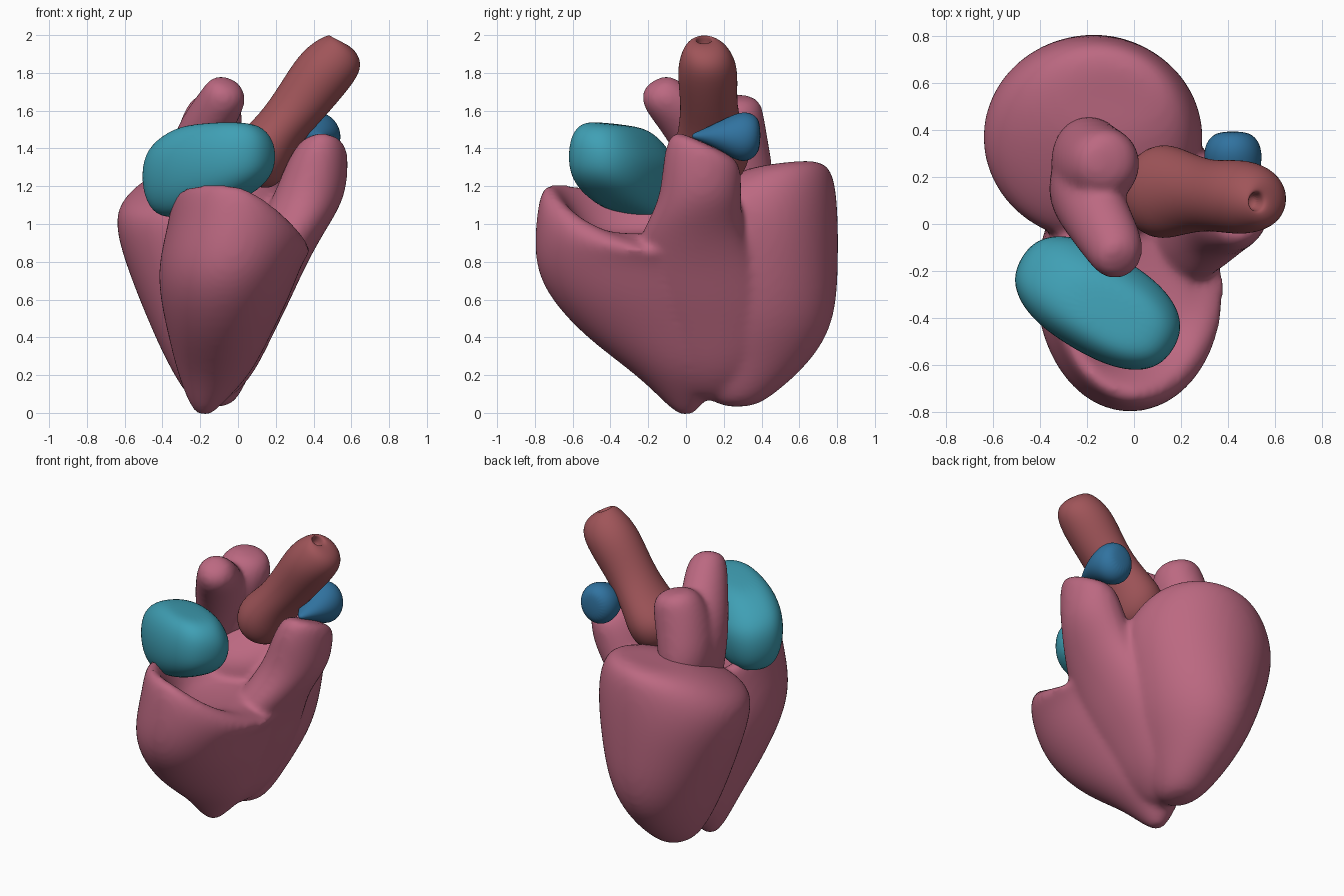
import bpy, bmesh, math
from mathutils import Vector

SEG = 24


def loft(bm, rings, axis=(0, 0, 1), power=2.0, spin=0.0):
    """Skin ellipses (x, y, z, rx, ry, tilt_x, tilt_y, right_dip) that lie across one axis."""
    axis = Vector(axis).normalized()
    ref = Vector((0, 0, 1)) if abs(axis.y) > 0.9 else Vector((0, 1, 0))
    ey = (ref - axis * ref.dot(axis)).normalized()
    ex = ey.cross(axis)
    ca, sa = math.cos(spin), math.sin(spin)
    loops = []
    for r in rings:
        x, y, z, rx, ry, tx, ty, dip = (tuple(r) + (0, 0, 0))[:8]
        loop = []
        for i in range(SEG):
            a = 2 * math.pi * i / SEG
            c, s = math.cos(a), math.sin(a)
            u = math.copysign(abs(c) ** (2 / power), c) * rx
            v = math.copysign(abs(s) ** (2 / power), s) * ry
            h = tx * u + ty * v - dip * max(0, c) ** 1.3
            u, v = u * ca - v * sa, u * sa + v * ca
            loop.append(bm.verts.new(Vector((x, y, z)) + ex * u + ey * v + axis * h))
        loops.append(loop)
    for a, b in zip(loops, loops[1:]):
        for i in range(SEG):
            j = (i + 1) % SEG
            bm.faces.new((a[i], a[j], b[j], b[i]))
    bm.faces.new(loops[0][::-1])
    bm.faces.new(loops[-1])


def finish(name, bm, mat, voxel=None, smooth=5):
    bmesh.ops.recalc_face_normals(bm, faces=bm.faces)
    me = bpy.data.meshes.new(name)
    bm.to_mesh(me)
    bm.free()
    for p in me.polygons:
        p.use_smooth = True
    me.materials.append(mat)
    ob = bpy.data.objects.new(name, me)
    bpy.context.collection.objects.link(ob)
    sub = ob.modifiers.new("round", 'SUBSURF')
    sub.levels = sub.render_levels = 2
    if voxel:
        rm = ob.modifiers.new("fuse", 'REMESH')
        rm.mode = 'VOXEL'
        rm.voxel_size = voxel
        rm.use_smooth_shade = True
        sm = ob.modifiers.new("soften", 'SMOOTH')
        sm.factor = 0.5
        sm.iterations = smooth
    return ob


def material(name, rgb):
    m = bpy.data.materials.new(name)
    m.diffuse_color = (*rgb, 1)
    return m


pink = material("pink", (0.50, 0.14, 0.22))
teal = material("teal", (0.05, 0.35, 0.46))
blue = material("blue", (0.03, 0.17, 0.35))
red = material("brick_red", (0.35, 0.09, 0.10))

# Heart body: two ventricles and a side column fused together
bm = bmesh.new()
# rear ventricle
loft(bm, [
    (-0.12, 0.27, 0.03, 0.06, 0.08),
    (-0.13, 0.28, 0.08, 0.14, 0.17),
    (-0.145, 0.34, 0.28, 0.24, 0.34),
    (-0.14, 0.37, 0.50, 0.345, 0.43),
    (-0.165, 0.37, 0.80, 0.44, 0.44),
    (-0.178, 0.365, 1.00, 0.48, 0.445),
    (-0.17, 0.375, 1.13, 0.46, 0.425, 0.03, 0.10),
    (-0.15, 0.43, 1.25, 0.37, 0.34, 0.08, 0.17),
    (-0.13, 0.49, 1.31, 0.24, 0.19, 0.08, 0.14),
    (-0.13, 0.48, 1.31, 0.10, 0.08, 0.05, 0.08)])
# front ventricle, folding over its rim into a hollow
loft(bm, [
    (-0.18, 0.00, -0.015, 0.035, 0.035),
    (-0.17, -0.01, 0.05, 0.09, 0.10),
    (-0.125, -0.02, 0.20, 0.195, 0.24),
    (-0.10, -0.14, 0.40, 0.27, 0.40),
    (-0.07, -0.24, 0.62, 0.35, 0.50),
    (-0.04, -0.275, 0.80, 0.385, 0.535),
    (0.01, -0.275, 0.97, 0.385, 0.525, -0.06, -0.1, 0.08),
    (0.01, -0.275, 1.07, 0.365, 0.50, -0.15, -0.23, 0.14),
    (0.01, -0.275, 1.10, 0.32, 0.44, -0.17, -0.27, 0.14),
    (0.01, -0.27, 1.05, 0.26, 0.36, -0.15, -0.18, 0.09),
    (0.01, -0.28, 0.96, 0.19, 0.26),
    (0.01, -0.29, 0.94, 0.08, 0.10)])
# side column, filling the groove between the ventricles
loft(bm, [
    (-0.12, 0.14, 0.06, 0.07, 0.13),
    (-0.08, 0.16, 0.20, 0.165, 0.27),
    (-0.02, 0.14, 0.40, 0.20, 0.36),
    (0.07, 0.09, 0.60, 0.21, 0.38),
    (0.16, 0.05, 0.78, 0.20, 0.34),
    (0.27, 0.03, 0.96, 0.19, 0.27),
    (0.375, 0.08, 1.13, 0.195, 0.215),
    (0.415, 0.085, 1.30, 0.17, 0.21, 0, -0.25),
    (0.445, 0.10, 1.41, 0.135, 0.185, 0, -0.45),
    (0.445, 0.10, 1.43, 0.08, 0.11, 0, -0.45)])
finish("heart_body", bm, pink, 0.018, 12)

# Forked vessel between the ventricles
bm = bmesh.new()
loft(bm, [
    (-0.24, 0.22, 1.00, 0.10, 0.16),
    (-0.235, 0.21, 1.18, 0.13, 0.20),
    (-0.22, 0.15, 1.40, 0.15, 0.19),
    (-0.14, 0.00, 1.57, 0.135, 0.155),
    (-0.075, -0.11, 1.67, 0.125, 0.13),
    (-0.065, -0.15, 1.73, 0.10, 0.10),
    (-0.06, -0.16, 1.76, 0.05, 0.05)], (0.25, -0.45, 0.85))
loft(bm, [
    (-0.20, 0.28, 1.05, 0.12, 0.16),
    (-0.20, 0.27, 1.25, 0.17, 0.20),
    (-0.17, 0.25, 1.42, 0.17, 0.19),
    (-0.13, 0.25, 1.56, 0.165, 0.165),
    (-0.11, 0.27, 1.65, 0.13, 0.13),
    (-0.11, 0.27, 1.68, 0.06, 0.06)], (0.2, 0, 1))
finish("forked_vessel", bm, pink, 0.016, 16)

# Large slanted vessel with a small opening at its tip
bm = bmesh.new()
loft(bm, [
    (0.05, 0.13, 1.22, 0.07, 0.09),
    (0.07, 0.13, 1.26, 0.15, 0.17),
    (0.115, 0.14, 1.37, 0.175, 0.21),
    (0.20, 0.135, 1.48, 0.135, 0.18),
    (0.32, 0.12, 1.62, 0.145, 0.145),
    (0.45, 0.115, 1.80, 0.165, 0.165),
    (0.525, 0.11, 1.89, 0.15, 0.14),
    (0.55, 0.10, 1.95, 0.10, 0.10),
    (0.53, 0.095, 1.98, 0.045, 0.045),
    (0.515, 0.095, 1.97, 0.033, 0.038),
    (0.49, 0.095, 1.92, 0.03, 0.03)], (0.46, 0, 0.88))
finish("slanted_vessel", bm, red)

# Front atrium resting in the hollow
bm = bmesh.new()
loft(bm, [
    (-0.20, -0.31, 1.06, 0.12, 0.09, 0.25, 0),
    (-0.18, -0.32, 1.10, 0.28, 0.16, 0.22, 0),
    (-0.16, -0.335, 1.20, 0.37, 0.21, 0.15, 0),
    (-0.155, -0.335, 1.33, 0.385, 0.225, 0.08, -0.05),
    (-0.14, -0.345, 1.43, 0.355, 0.20, 0.08, -0.15),
    (-0.11, -0.365, 1.515, 0.25, 0.145, 0.07, -0.1),
    (-0.11, -0.37, 1.53, 0.12, 0.07, 0.05, -0.1)],
    power=2.4, spin=math.radians(-31))
finish("front_atrium", bm, teal)

# Small teardrop atrium on top of the side column
bm = bmesh.new()
loft(bm, [
    (0.43, 0.03, 1.465, 0.012, 0.012),
    (0.43, 0.08, 1.467, 0.045, 0.03),
    (0.425, 0.19, 1.465, 0.105, 0.085),
    (0.42, 0.29, 1.46, 0.13, 0.14),
    (0.42, 0.36, 1.465, 0.11, 0.12),
    (0.42, 0.395, 1.47, 0.06, 0.07)], (0, 1, 0))
finish("small_atrium", bm, blue)
